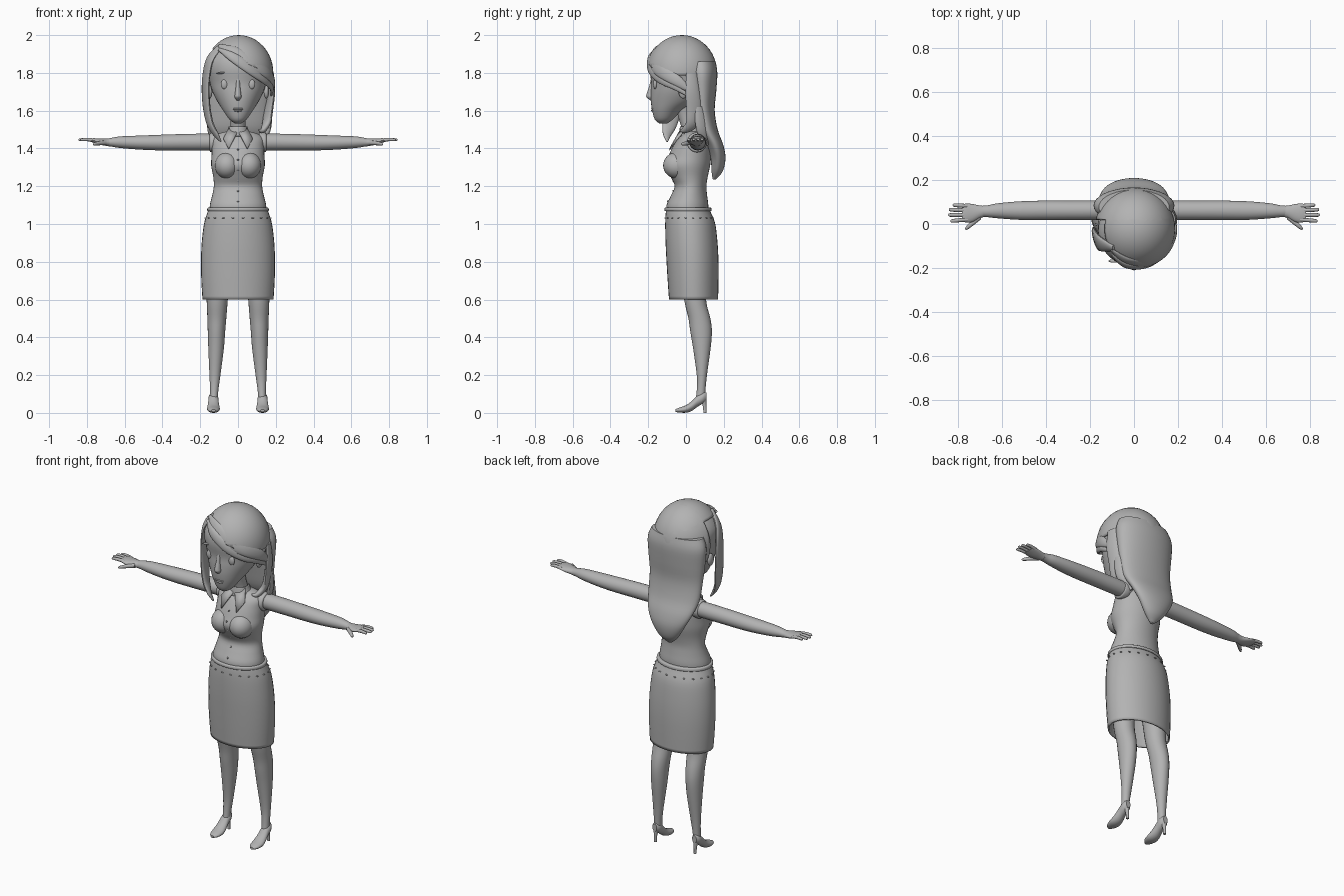
import bpy, bmesh, math
from mathutils import Vector, Matrix

X, Y, Z = Vector((1, 0, 0)), Vector((0, 1, 0)), Vector((0, 0, 1))
grey = bpy.data.materials.new("plain grey")
grey.diffuse_color = (0.45, 0.45, 0.45, 1)


def finish(name, bm, thick=0):
    bmesh.ops.recalc_face_normals(bm, faces=bm.faces)
    me = bpy.data.meshes.new(name)
    bm.to_mesh(me)
    bm.free()
    me.materials.append(grey)
    ob = bpy.data.objects.new(name, me)
    bpy.context.collection.objects.link(ob)
    if thick:
        mod = ob.modifiers.new("thickness", "SOLIDIFY")
        mod.thickness, mod.offset = thick, -1
    return ob


def refine(secs, k=4):
    """Smooth curve through the sections."""
    out = []
    for i in range(len(secs) - 1):
        p = [secs[max(0, min(len(secs) - 1, i + j))] for j in (-1, 0, 1, 2)]
        for s in range(k):
            t = s / k
            out.append([0.5 * (2 * b + (c - a) * t + (2 * a - 5 * b + 4 * c - d) * t * t
                               + (3 * b - a - 3 * c + d) * t ** 3) for a, b, c, d in zip(*p)])
    return out + [list(secs[-1])]


def skin(name, rings, n=24, caps=True, thick=0):
    """Rings of (centre, half size a, half size b, axis u, axis v)."""
    bm = bmesh.new()
    loops = []
    for c, a, b, u, v in rings:
        loops.append([bm.verts.new(c + u * a * math.cos(q) + v * b * math.sin(q))
                      for q in (2 * math.pi * i / n for i in range(n))])
    for l0, l1 in zip(loops, loops[1:]):
        for i in range(n):
            j = (i + 1) % n
            bm.faces.new((l0[i], l0[j], l1[j], l1[i]))
    if caps:
        bm.faces.new(loops[0])
        bm.faces.new(loops[-1])
    return finish(name, bm, thick)


def loft(name, secs, u=X, v=Y, **kw):
    """Sections of x, y, z, half size along u, half size along v."""
    return skin(name, [(Vector(s[:3]), max(s[3], .001), max(s[4], .001), u, v)
                       for s in refine(secs)], **kw)


def body(name, secs, **kw):
    """Sections of z, front y, back y, half width."""
    return loft(name, [(0, (f + b) / 2, z, w, (b - f) / 2) for z, f, b, w in secs], n=36, **kw)


def lock(name, secs):
    """Flat hair lock hugging the head: x, y, z, width, thickness."""
    p = refine(secs, 6)
    rings = []
    for i, s in enumerate(p):
        c = Vector(s[:3])
        t = (Vector(p[min(i + 1, len(p) - 1)][:3]) - Vector(p[max(i - 1, 0)][:3])).normalized()
        u = t.cross(c - Vector((0, -.02, (c.z + 1.75) / 2))).normalized()
        rings.append((c, max(s[3], .002), max(s[4], .002), u, u.cross(t)))
    return skin(name, rings, 16)


def ball(name, c, r, tilt=0):
    bm = bmesh.new()
    bmesh.ops.create_uvsphere(bm, u_segments=24, v_segments=14, radius=1)
    bm.transform(Matrix.Translation(c) @ Matrix.Rotation(tilt, 4, 'Y') @ Matrix.Diagonal((*r, 1)))
    return finish(name, bm)


# Blouse, skirt and waistband
body("blouse", [(1.06, -.10, .115, .15), (1.10, -.103, .118, .149), (1.15, -.08, .112, .137),
                (1.2, -.06, .108, .128), (1.25, -.082, .115, .131), (1.31, -.108, .128, .142),
                (1.36, -.092, .132, .14), (1.41, -.07, .13, .138), (1.45, -.045, .115, .135),
                (1.475, -.02, .095, .11), (1.49, -.01, .075, .06)])
skirt = [(1.085, -.10, .122, .152), (1.06, -.107, .132, .162), (1.0, -.11, .155, .18),
         (.9, -.108, .167, .192), (.8, -.103, .172, .196), (.7, -.097, .172, .194), (.6, -.09, .17, .188)]
body("skirt", skirt, caps=False, thick=.008)
body("waistband", [(1.068, -.104, .125, .15), (1.07, -.114, .135, .162), (1.085, -.113, .133, .161),
                   (1.088, -.10, .122, .15)])
for i in range(20):
    q = 2 * math.pi * (i + .5) / 20
    ball("skirt_stitch", (.173 * math.cos(q), .018 + .128 * math.sin(q), 1.032), (.007, .005, .003))
for i in range(6):
    z = 1.12 + .055 * i
    y = (-.097, -.068, -.068, -.097, -.107, -.085)[i]
    ball("button", (0, y, z), (.005, .004, .005))

# Neck and collar
loft("neck", [(0, .03, 1.44, .06, .05), (0, .02, 1.5, .042, .042), (0, 0, 1.57, .04, .042),
              (0, -.01, 1.64, .05, .05)])
loft("collar_band", [(0, .025, 1.465, .075, .065), (0, .02, 1.49, .058, .056),
                     (0, .018, 1.515, .049, .05)], caps=False, thick=.006)

# Head with face
body("head", [(1.532, -.14, -.10, .015), (1.553, -.165, -.07, .045), (1.6, -.179, -.02, .078),
              (1.65, -.186, .06, .11), (1.70, -.186, .1, .135), (1.75, -.184, .12, .15),
              (1.82, -.193, .13, .163), (1.88, -.18, .12, .155), (1.94, -.13, .08, .11),
              (1.965, -.06, .02, .04)])
loft("nose", [(0, -.177, 1.78, .008, .006), (0, -.183, 1.73, .011, .012), (0, -.188, 1.69, .016, .02),
              (0, -.188, 1.672, .018, .021), (0, -.182, 1.655, .008, .008)])
ball("upper_lip", (0, -.177, 1.61, ), (.03, .008, .005))
ball("lower_lip", (0, -.176, 1.6), (.022, .009, .006))

for s in (1, -1):
    ball("bust", (s * .058, -.047, 1.31), (.066, .074, .07))
    ball("eye", (s * .072, -.163, 1.74), (.019, .011, .026))
    ball("eyebrow", (s * .085, -.168, 1.80), (.032, .008, .005), s * .15)
    ball("ear", (s * .15, -.015, 1.70), (.014, .024, .036))

    # Collar flap
    bm = bmesh.new()
    bm.faces.new([bm.verts.new((s * x, y, z)) for x, y, z in
                  ((.006, -.04, 1.485), (.05, -.088, 1.4), (.078, -.05, 1.452), (.048, .0, 1.512))])
    finish("collar_flap", bm, .008)

    # Arm with sleeve edge, hand, fingers and thumb
    loft("arm", [(s * x, y, z, a, b) for x, y, z, a, b in
                 ((.09, .06, 1.43, .04, .04), (.16, .062, 1.434, .044, .044), (.3, .062, 1.433, .044, .043),
                  (.42, .062, 1.431, .044, .041), (.52, .061, 1.431, .042, .037),
                  (.62, .06, 1.433, .034, .031), (.665, .058, 1.433, .027, .024),
                  (.69, .058, 1.432, .025, .02))], Y, Z)
    loft("sleeve_edge", [(s * x, .058, 1.432, a, a) for x, a in
                         ((.11, .05), (.125, .053), (.145, .051), (.15, .044))], Y, Z)
    loft("hand", [(s * x, y, z, a, b) for x, y, z, a, b in
                  ((.675, .058, 1.432, .024, .02), (.70, .055, 1.433, .029, .019),
                   (.735, .05, 1.437, .041, .016), (.765, .05, 1.442, .043, .012),
                   (.783, .05, 1.444, .036, .008))], Y, Z)
    for y0, y1, end in ((.082, .086, .825), (.062, .065, .842), (.041, .041, .845), (.02, .014, .835)):
        loft("finger", [(s * .755, y0, 1.442, .009, .009), (s * (.755 + end) / 2, (y0 + y1) / 2, 1.447, .009, .009),
                        (s * (end - .008), y1, 1.446, .008, .007), (s * end, y1, 1.445, .002, .002)], Y, Z, n=10)
    loft("thumb", [(s * .695, .035, 1.43, .013, .013), (s * .73, .008, 1.428, .014, .011),
                   (s * .757, -.014, 1.424, .011, .009), (s * .768, -.022, 1.422, .003, .003)], Y, Z, n=12)

    # Leg, shoe and heel
    loft("leg", [(s * x, y, z, a, b) for x, y, z, a, b in
                 ((.095, .03, .95, .075, .085), (.105, .04, .75, .064, .07), (.11, .048, .6, .056, .058),
                  (.112, .071, .5, .05, .058), (.114, .08, .43, .046, .057), (.116, .084, .34, .041, .046),
                  (.122, .084, .2, .029, .027), (.126, .08, .12, .022, .023), (.128, .075, .06, .02, .025))])
    loft("shoe", [(s * .13, y, z, a, b) for y, z, a, b in
                  ((-.056, .012, .01, .007), (-.035, .015, .027, .013), (0, .021, .034, .02),
                   (.03, .036, .031, .026), (.06, .062, .027, .03), (.09, .08, .025, .03),
                   (.108, .086, .014, .022))], X, Z)
    loft("heel", [(s * .13, .1, 0, .008, .008), (s * .13, .098, .04, .009, .01),
                  (s * .13, .09, .075, .018, .018)], n=14)

# Hair cap with the face side opened
bm = bmesh.new()
bmesh.ops.create_uvsphere(bm, u_segments=40, v_segments=24, radius=1)
bm.transform(Matrix.Translation((.004, -.022, 1.8)) @ Matrix.Diagonal((.183, .187, .2, 1)))
hairline, slope = Vector((0, 0, 1.87)), Vector((.45, 0, 1)).normalized()
side = Vector((0, .02, 0))
for co, no in ((hairline, slope), (side, Y), (Vector((0, 0, 1.7)), Z)):
    bmesh.ops.bisect_plane(bm, geom=bm.verts[:] + bm.edges[:] + bm.faces[:], plane_co=co, plane_no=no)
gone = []
for f in bm.faces:
    c = f.calc_center_median()
    if c.z < 1.7 or (c.y < side.y and (c - hairline).dot(slope) < 0):
        gone.append(f)
bmesh.ops.delete(bm, geom=gone, context='FACES')
finish("hair_cap", bm, .012)

# Long back hair, swept fringe and side locks
body("back_hair", [(1.86, .0, .155, .16), (1.8, .0, .166, .183), (1.7, .01, .16, .178),
                   (1.6, .03, .152, .168), (1.5, .055, .168, .162), (1.42, .105, .197, .14),
                   (1.35, .13, .209, .105), (1.28, .135, .195, .06), (1.235, .142, .158, .012)])
lock("fringe_upper", [(-.10, -.12, 1.945, .01, .006), (-.03, -.168, 1.91, .035, .012),
                      (.06, -.175, 1.86, .04, .014), (.14, -.13, 1.81, .037, .014),
                      (.182, -.05, 1.76, .03, .012), (.182, .03, 1.7, .01, .008)])
lock("fringe_lower", [(-.1, -.14, 1.925, .008, .006), (-.03, -.188, 1.885, .025, .012),
                      (.06, -.185, 1.825, .03, .013), (.135, -.135, 1.77, .026, .012),
                      (.175, -.06, 1.73, .02, .01), (.178, .01, 1.68, .006, .006)])
lock("left_lock", [(-.09, -.11, 1.945, .015, .01), (-.148, -.09, 1.87, .04, .014),
                   (-.17, -.07, 1.76, .055, .014), (-.168, -.07, 1.64, .055, .015),
                   (-.15, -.085, 1.54, .042, .015), (-.12, -.1, 1.48, .026, .012),
                   (-.09, -.1, 1.435, .004, .004)])
lock("right_lock", [(.175, .03, 1.8, .03, .012), (.178, .035, 1.7, .04, .015),
                    (.162, .045, 1.6, .045, .018), (.15, .03, 1.53, .035, .018),
                    (.13, -.01, 1.495, .018, .014), (.11, -.03, 1.5, .004, .004)])
lock("right_curl", [(.16, .07, 1.62, .03, .015), (.158, .08, 1.54, .035, .016),
                    (.145, .09, 1.48, .03, .016), (.11, .11, 1.42, .01, .01)])

# Smooth shading with sharp rims kept
bpy.ops.object.select_all(action='SELECT')
bpy.context.view_layer.objects.active = bpy.context.selected_objects[0]
bpy.ops.object.shade_smooth_by_angle(angle=math.radians(45))
